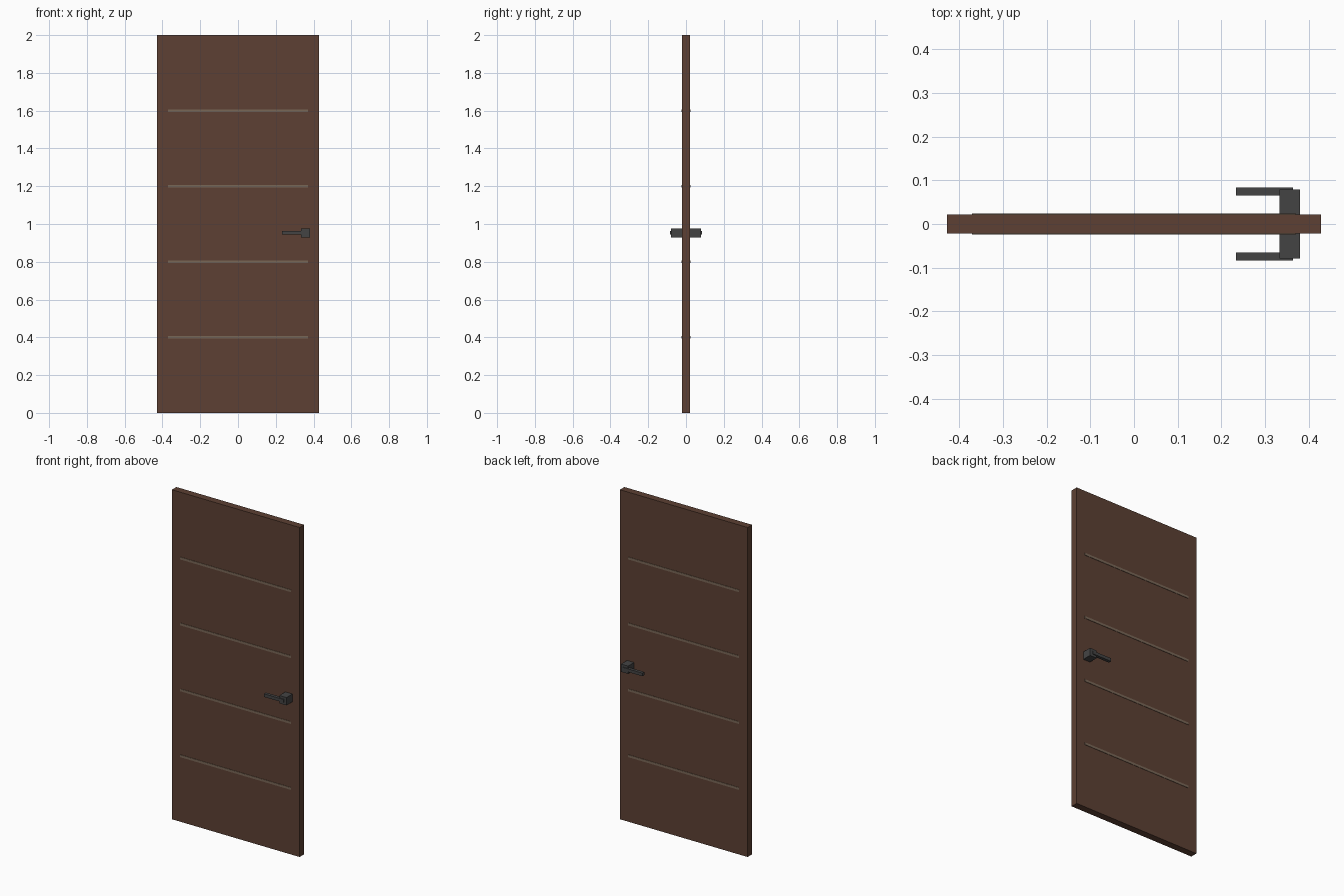
import bpy

if "Cube" in bpy.data.objects:
    bpy.data.objects.remove(bpy.data.objects["Cube"])


def material(name, hex_rgb):
    def lin(c):
        c /= 255
        return c / 12.92 if c <= 0.04045 else ((c + 0.055) / 1.055) ** 2.4
    m = bpy.data.materials.new(name)
    m.diffuse_color = (*[lin(c) for c in hex_rgb], 1)
    m.use_nodes = True
    m.node_tree.nodes["Principled BSDF"].inputs["Base Color"].default_value = m.diffuse_color
    return m


def box(name, center, size, mat):
    bpy.ops.mesh.primitive_cube_add(size=1, location=center)
    ob = bpy.context.object
    ob.name = name
    ob.scale = size
    bpy.ops.object.transform_apply(location=False, rotation=False, scale=True)
    ob.data.materials.append(mat)
    return ob


wood = material("dark brown wood", (93, 64, 51))
trim = material("taupe trim", (121, 103, 86))
metal = material("dark grey metal", (68, 68, 68))

# Door slab
box("door_slab", (0, 0, 1), (0.857, 0.043, 2), wood)

for side, label in ((-1, "front"), (1, "back")):
    # Thin horizontal strips, slightly proud of each face
    for i in range(4):
        box(f"{label}_strip_{i + 1}", (0, side * 0.0215, 0.4 * (i + 1)),
            (0.743, 0.0045, 0.0143), trim)
    # Handle block and lever
    box(f"{label}_handle_block", (0.357, side * 0.0495, 0.953),
        (0.0476, 0.059, 0.0476), metal)
    box(f"{label}_handle_lever", (0.299, side * 0.0745, 0.953),
        (0.131, 0.019, 0.019), metal)
